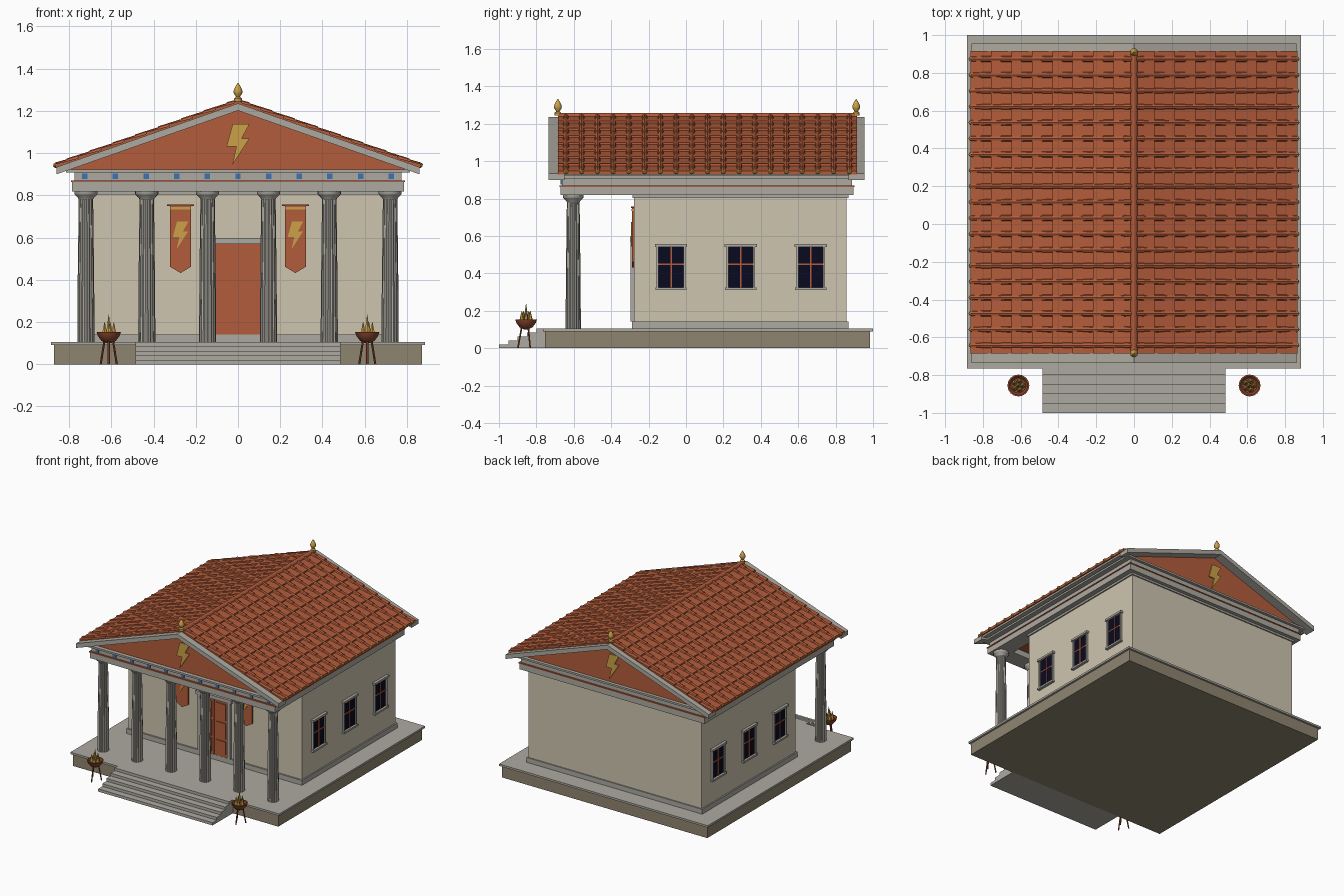
import bpy, bmesh, math
from mathutils import Vector, Matrix

cube = bpy.data.objects.get("Cube")
if cube:
    bpy.data.objects.remove(cube, do_unlink=True)


def material(name, *rgb):
    m = bpy.data.materials.new(name)
    m.use_nodes = True
    m.diffuse_color = (*rgb, 1)
    m.node_tree.nodes["Principled BSDF"].inputs["Base Color"].default_value = (*rgb, 1)
    return m


STONE = material("grey_stone", .42, .40, .355)
WALL = material("cream_plaster", .62, .56, .434)
BASE = material("brown_stone", .274, .233, .163)
CLAY = material("terracotta", .448, .107, .043)
GLASS = material("dark_glass", .003, .003, .015)
BLUE = material("blue_paint", .047, .17, .448)
GOLD = material("gold", .604, .355, .064)
BRONZE = material("bronze", .264, .064, .027)


def finish(name, bm, mat, smooth=False):
    bmesh.ops.recalc_face_normals(bm, faces=bm.faces)
    mesh = bpy.data.meshes.new(name)
    bm.to_mesh(mesh)
    bm.free()
    mesh.materials.append(mat)
    ob = bpy.data.objects.new(name, mesh)
    bpy.context.collection.objects.link(ob)
    if smooth:
        bpy.ops.object.select_all(action='DESELECT')
        ob.select_set(True)
        bpy.context.view_layer.objects.active = ob
        bpy.ops.object.shade_smooth_by_angle(angle=math.radians(40))
    return ob


def box(bm, x0, x1, y0, y1, z0, z1):
    size = Matrix.Diagonal((abs(x1 - x0), abs(y1 - y0), abs(z1 - z0), 1))
    mid = Matrix.Translation(((x0 + x1) / 2, (y0 + y1) / 2, (z0 + z1) / 2))
    bmesh.ops.create_cube(bm, size=1, matrix=mid @ size)


def boxes(name, mat, *limits):
    bm = bmesh.new()
    for lim in limits:
        box(bm, *lim)
    return finish(name, bm, mat)


def loft(bm, rings, cap=True):
    rows = [[bm.verts.new(p) for p in ring] for ring in rings]
    n = len(rows[0])
    for a, b in zip(rows, rows[1:]):
        for i in range(n):
            bm.faces.new((a[i], a[(i + 1) % n], b[(i + 1) % n], b[i]))
    if cap:
        bm.faces.new(rows[0])
        bm.faces.new(rows[-1])


def prism(bm, pts, y0, y1):
    loft(bm, [[(x, y, z) for x, z in pts] for y in (y0, y1)])


def lathe(bm, profile, n, x, y, flute=0):
    def ring(r, z):
        return [(x + r * (1 - flute * (i % 2)) * math.cos(i * math.tau / n),
                 y + r * (1 - flute * (i % 2)) * math.sin(i * math.tau / n), z) for i in range(n)]
    loft(bm, [ring(r, z) for r, z in profile])


def bolt(bm, x, z, h, y0, y1, flip=1):
    shape = [(-.13, .5), (.28, .5), (.09, .15), (.28, .15), (-.14, -.5), (-.04, -.05), (-.28, -.05)]
    prism(bm, [(x + flip * u * h, z + v * h) for u, v in shape], y0, y1)


# Platform and steps
boxes("platform_base", BASE, (-.87, .87, -.755, .985, 0, .092))
boxes("platform_slab", STONE, (-.885, .885, -.765, 1, .09, .105))
boxes("front_steps", STONE, *[(-.485, .485, -1 + .05 * i, -.75, 0, .021 * (i + 1)) for i in range(5)])

# Main hall with its plinth and top moulding
boxes("hall_walls", WALL, (-.735, .735, -.277, .859, .1, .82))
boxes("wall_plinth", STONE, (-.745, .745, -.289, .868, .105, .142))
boxes("wall_moulding", STONE, (-.745, .745, -.287, .868, .803, .82))

# Columns: fluted shafts with flared capitals
shafts, capitals = bmesh.new(), bmesh.new()
for i in range(6):
    x = (i - 2.5) * .288
    lathe(shafts, [(.041, .104), (.039, .4), (.034, .79)], 32, x, -.603, .09)
    lathe(capitals, [(.034, .78), (.037, .787), (.052, .802), (.055, .806), (.055, .82)], 20, x, -.603)
finish("column_shafts", shafts, STONE)
finish("column_capitals", capitals, STONE, True)

# Beams, painted band (also the porch ceiling), frieze and flat cornice
boxes("architrave", STONE, (-.785, .785, -.672, -.54, .818, .864), (-.785, .785, .77, .896, .818, .864),
      *[(s * .66, s * .785, -.54, .77, .818, .864) for s in (1, -1)])
boxes("painted_band", CLAY, (-.79, .79, -.677, .9, .862, .87))
boxes("frieze", STONE, (-.775, .775, -.664, .888, .87, .915))
boxes("flat_cornice", STONE, (-.815, .815, -.69, .91, .908, .922))
boxes("frieze_blocks", BLUE, *[(k * .145 - .013, k * .145 + .013, -.67, -.66, .876, .904)
                               for k in range(-5, 6)])

# Gables
SLOPE = .351


def chevron(bm, top, drop, half, y0, y1):
    eave = top - SLOPE * half
    prism(bm, [(-half, eave), (0, top), (half, eave), (half, eave - drop), (0, top - drop),
               (-half, eave - drop)], y0, y1)


tympanum, rakes, emblems = bmesh.new(), bmesh.new(), bmesh.new()
prism(tympanum, [(-.8, .92), (.8, .92), (0, 1.215)], -.66, .885)
for y0, y1 in ((-.735, -.65), (.87, .955)):
    chevron(rakes, 1.235, .034, .86, y0, y1)
bolt(emblems, 0, 1.04, .195, -.668, -.659)
bolt(emblems, 0, 1.04, .195, .884, .893, -1)
finish("gable_panels", tympanum, CLAY)
finish("raking_cornices", rakes, STONE)
finish("gable_emblems", emblems, GOLD)
deck = bmesh.new()
chevron(deck, 1.236, .018, .85, -.66, .88)
finish("roof_deck", deck, STONE)

# Roof tiles: stepped pans, staggered cover tiles, ridge
ROWS, HALF, Y0, Y1 = 8, .865, -.685, .915
STEP = HALF / ROWS


def roof_z(x):
    return 1.238 - SLOPE * x


pans, covers, ends = bmesh.new(), bmesh.new(), bmesh.new()
for s in (1, -1):
    for r in range(ROWS):
        a, b = r * STEP, (r + 1) * STEP
        prism(pans, [(s * a, roof_z(a) - .006), (s * a, roof_z(a) + .003), (s * b, roof_z(b) + .014),
                     (s * b, roof_z(b) - .006)], Y0, Y1)
    for k in range(19):
        y = -.642 + k * .0842
        for r in range(ROWS + 1):
            a, b = max(0, (r - .5) * STEP), min(HALF, (r + .5) * STEP)
            rings = []
            for x, rad in ((a, .013), (b, .017)):
                rings.append([(s * x, y + rad * math.cos(t * math.pi / 4),
                               roof_z(x) + .004 + rad * math.sin(t * math.pi / 4)) for t in range(5)])
            loft(covers, rings)
        bmesh.ops.create_icosphere(ends, subdivisions=1, radius=.014,
                                   matrix=Matrix.Translation((s * .863, y, roof_z(HALF) + .008)))
finish("pan_tiles", pans, CLAY)
finish("cover_tiles", covers, CLAY)
finish("eave_ornaments", ends, GOLD)
ridge = bmesh.new()
prism(ridge, [(.018 * math.cos(t * math.pi / 6), 1.238 + .02 * math.sin(t * math.pi / 6))
              for t in range(7)], Y0, Y1)
finish("ridge_tiles", ridge, CLAY)

# Ridge finials
finials = bmesh.new()
for y in (-.685, .91):
    lathe(finials, [(.018, 1.245), (.018, 1.258), (.009, 1.266), (.02, 1.283), (.021, 1.295),
                    (.012, 1.315), (.001, 1.333)], 12, 0, y)
finish("ridge_finials", finials, GOLD, True)

# Double door with raised panels
boxes("door_leaves", CLAY, *[(s * .001, s * .118, -.288, -.27, .142, .57) for s in (1, -1)])
boxes("door_panels", CLAY, *[(s * .018, s * .1, -.294, -.286, z0, z1) for s in (1, -1)
                             for z0, z1 in ((.165, .265), (.285, .405), (.425, .55))])
boxes("door_frame", STONE, (-.15, .15, -.3, -.27, .57, .598),
      *[(s * .115, s * .138, -.296, -.27, .142, .57) for s in (1, -1)])

# Side windows
glass, frames, bars = bmesh.new(), bmesh.new(), bmesh.new()
for s in (1, -1):
    for y in (-.08, .293, .667):
        box(glass, s * .73, s * .739, y - .068, y + .068, .32, .545)
        for side in (1, -1):
            box(frames, s * .73, s * .748, y + side * .066, y + side * .077, .32, .545)
        box(frames, s * .73, s * .756, y - .086, y + .086, .54, .556)
        box(frames, s * .73, s * .756, y - .084, y + .084, .31, .324)
        box(bars, s * .73, s * .743, y - .004, y + .004, .324, .54)
        box(bars, s * .73, s * .743, y - .066, y + .066, .444, .452)
finish("window_glass", glass, GLASS)
finish("window_frames", frames, STONE)
finish("window_bars", bars, CLAY)

# Hanging banners
cloth, trim, rods = bmesh.new(), bmesh.new(), bmesh.new()
for x in (-.272, .272):
    prism(cloth, [(x - .05, .75), (x + .05, .75), (x + .05, .462), (x, .432), (x - .05, .462)], -.288, -.276)
    box(trim, x - .05, x + .05, -.291, -.28, .733, .745)
    bolt(trim, x, .61, .13, -.293, -.287)
    box(rods, x - .063, x + .063, -.295, -.276, .749, .757)
finish("banner_cloth", cloth, CLAY)
finish("banner_trim", trim, GOLD)
finish("banner_rods", rods, BRONZE)

# Braziers: bowl on three splayed legs, with flames
bowls, legs, flames = bmesh.new(), bmesh.new(), bmesh.new()
for x in (-.612, .612):
    c = Vector((x, -.855, 0))
    lathe(bowls, [(.012, .1), (.035, .112), (.052, .135), (.058, .153), (.05, .153), (.04, .142)], 16, x, c.y)
    for i in range(3):
        ang = math.tau * i / 3 - math.pi / 2
        out = Vector((math.cos(ang), math.sin(ang), 0))
        top, foot = c + out * .022 + Vector((0, 0, .12)), c + out * .044
        loft(legs, [[p + Vector((.005 * math.cos(j * math.tau / 6), .005 * math.sin(j * math.tau / 6), 0))
                     for j in range(6)] for p in (foot, top)])
    for i in range(6):
        ang = math.tau * i / 5
        d = .024 if i < 5 else 0
        tall = .06 if i < 5 else .095
        spot = c + Vector((d * math.cos(ang), d * math.sin(ang), .14 + tall / 2))
        bmesh.ops.create_cone(flames, cap_ends=True, segments=6, radius1=.015, radius2=.001,
                              depth=tall, matrix=Matrix.Translation(spot))
finish("brazier_bowls", bowls, BRONZE, True)
finish("brazier_legs", legs, BRONZE)
finish("brazier_flames", flames, GOLD)
